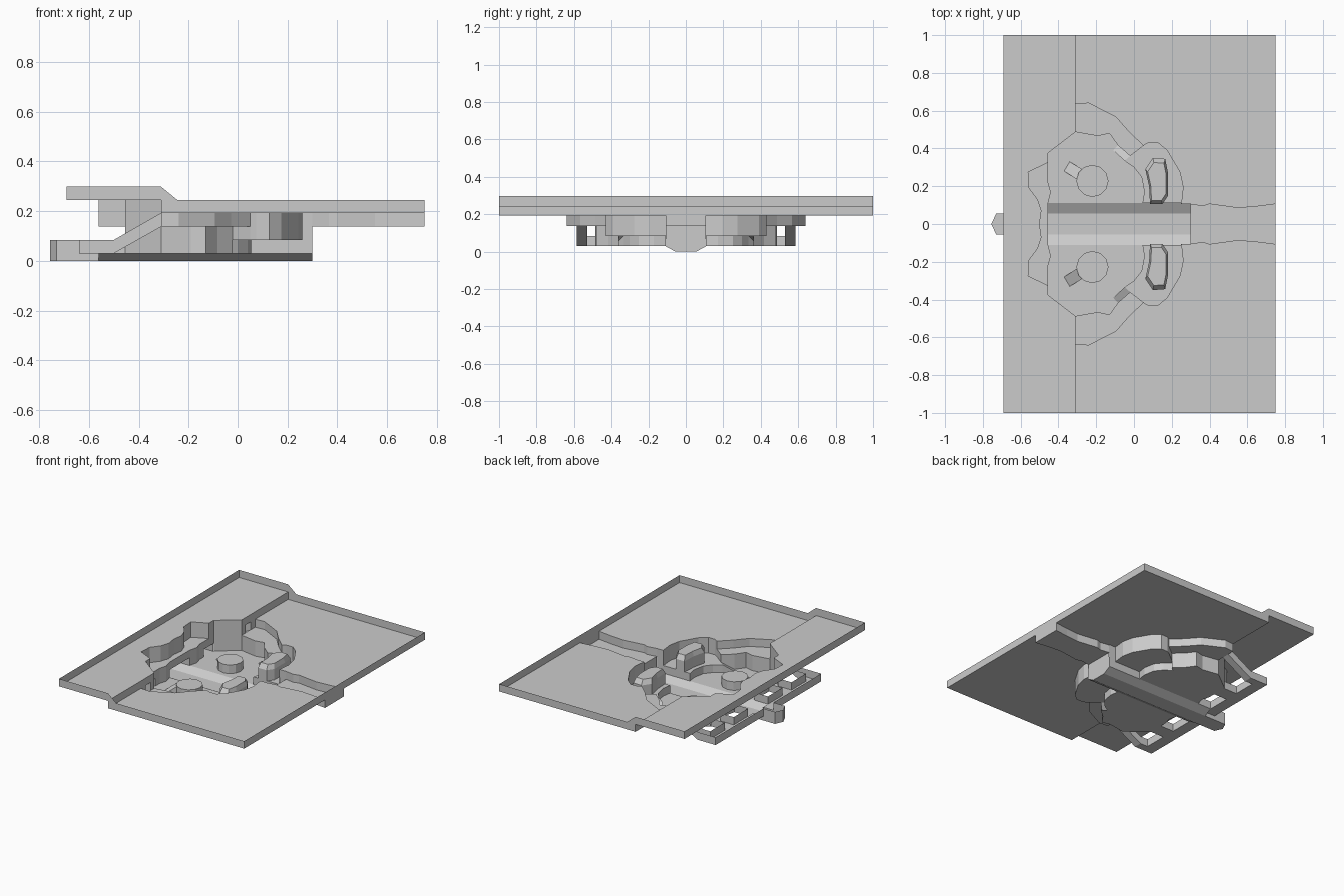
import bpy, bmesh, math
from mathutils import Vector

if "Cube" in bpy.data.objects:
    bpy.data.objects.remove(bpy.data.objects["Cube"])

# level heights
Z0, FLOOR, LOW, LEDGE, GROUND, UPPER, TOP = 0.0, .03, .084, .137, .193, .245, .298


class Part:
    """Collects faces, optionally mirrored across y, into one object."""
    def __init__(self, name, mirror=True):
        self.name, self.mirror, self.bm = name, mirror, bmesh.new()

    def face(self, pts):
        self.bm.faces.new([self.bm.verts.new(p) for p in pts])
        if self.mirror:
            self.bm.faces.new([self.bm.verts.new((x, -y, z)) for x, y, z in reversed(pts)])

    def flat(self, outline, z):
        pts = [(x, y, z) for x, y in outline]
        area = sum(a[0] * b[1] - b[0] * a[1] for a, b in zip(pts, pts[1:] + pts[:1]))
        self.face(pts if area > 0 else pts[::-1])

    def wall(self, line, z0, z1):
        for a, b in zip(line, line[1:]):
            self.face([(*a, z0), (*b, z0), (*b, z1), (*a, z1)])

    def done(self):
        bmesh.ops.remove_doubles(self.bm, verts=self.bm.verts, dist=1e-4)
        me = bpy.data.meshes.new(self.name)
        self.bm.to_mesh(me)
        self.bm.free()
        ob = bpy.data.objects.new(self.name, me)
        bpy.context.collection.objects.link(ob)


# shared outlines (y > 0 half)
ledge_outer = [(-.31, .635), (-.24, .64), (-.095, .566), (-.026, .487), (.05, .415)]
alcove_outer = [(.05, .415), (.075, .43), (.127, .43), (.175, .39), (.243, .275),
                (.26, .196), (.25, .105)]
river_bank = [(.25, .105), (.30, .105), (.365, .095), (.40, .106), (.55, .085),
              (.65, .093), (.75, .106)]
ledge_inner = [(-.31, .487), (-.19, .466), (-.13, .48), (-.085, .417)]
nook = [(-.085, .417), (-.02, .36), (.05, .415)]
alcove_inner = [(-.05, .335), (0, .30), (.04, .25), (.055, .17), (.045, .11)]
cave_side = [(-.455, .376), (-.31, .487)]
upper_edge = [(-.455, .376), (-.455, .325), (-.56, .275), (-.555, .19),
              (-.51, .13), (-.49, .07), (-.50, 0)]
fence = [(-.455, .27), (-.455, .22), (-.44, .17), (-.455, .11)]

# main ground and raised shelf
p = Part("ground_plate")
p.flat([(-.31, 1), (.75, 1)] + river_bank[::-1] + alcove_outer[-2::-1]
       + ledge_outer[-2::-1], GROUND)
p.done()
p = Part("upper_plate")
p.flat([(-.69, 1), (-.31, 1), (-.31, .487)] + upper_edge + [(-.69, 0)], UPPER)
p.wall([(-.31, .487), (-.31, .635)], GROUND, UPPER)
p.wall([(-.31, .635), (-.31, 1)], GROUND, UPPER)
p.wall([(-.31, .487), (-.31, .53)], LEDGE, GROUND)
p.wall([(-.31, .585), (-.31, .635)], LEDGE, GROUND)
p.done()

# outer rim
p = Part("outer_rim")
p.wall([(.75, 0), (.75, .106)], GROUND, UPPER)
p.wall([(.75, .106), (.75, 1)], GROUND, UPPER)
p.face([(-.69, 1, UPPER), (-.31, 1, UPPER), (-.31, 1, GROUND), (.75, 1, GROUND),
        (.75, 1, UPPER), (-.245, 1, UPPER), (-.31, 1, TOP), (-.69, 1, TOP)])
p.wall([(-.69, 0), (-.69, 1)], UPPER, TOP)
p.done()

# pit ledge, walls and balcony
p = Part("pit_ledge")
p.flat(ledge_outer + nook[-2::-1] + ledge_inner[-2::-1], LEDGE)
p.wall(ledge_outer, LEDGE, GROUND)
p.wall(ledge_inner, FLOOR, LEDGE)
p.wall(nook[:2], FLOOR, LEDGE)
p.wall(nook[1:], LOW, LEDGE)
p.done()
p = Part("cave_wall")
p.wall(cave_side, FLOOR, UPPER)
p.wall(upper_edge, LEDGE, UPPER)
p.flat(upper_edge + [(-.455, 0)] + fence[::-1], LEDGE)
p.wall(fence, FLOOR, LEDGE)
p.wall([(-.455, .376), (-.455, .27)], LOW, LEDGE)
p.wall([(-.455, .11), (-.455, 0)], LOW, LEDGE)
p.done()

# pit floor
p = Part("pit_floor")
p.flat([(-.455, .11)] + fence[-2::-1] + cave_side + ledge_inner[1:] + [(-.02, .36)]
       + alcove_inner, FLOOR)
p.done()

# alcove with access ramp
p = Part("alcove")
p.flat([(-.02, .36)] + alcove_outer + [(.25, .11)] + alcove_inner[::-1], LOW)
p.wall(alcove_outer, LOW, GROUND)
p.wall(alcove_inner, FLOOR, LOW)
p.wall([(.045, .11), (.25, .11)], FLOOR, LOW)
p.wall([(.25, .11), (.30, .11)], FLOOR, GROUND)
p.face([(-.11, .39, FLOOR), (-.05, .335, LOW), (-.02, .36, LOW), (-.085, .417, FLOOR)])
p.face([(-.11, .39, FLOOR), (-.05, .335, FLOOR), (-.05, .335, LOW)])
p.done()

# boulder in each alcove
p = Part("boulder")
base = [(.085, .105), (.15, .105), (.18, .15), (.18, .27), (.165, .345), (.10, .35),
        (.06, .29), (.08, .20)]
c = Vector((.128, .215))
cap = [tuple(c + (Vector(q) - c) * .82) for q in base]
p.wall(base + base[:1], LOW, .16)
for i in range(8):
    j = (i + 1) % 8
    p.face([(*base[i], .16), (*base[j], .16), (*cap[j], GROUND), (*cap[i], GROUND)])
p.flat(cap, GROUND)
p.done()

# round platform with small ramp
p = Part("round_platform")
ring = [(-.22 + .085 * math.cos(math.tau * i / 12), .228 + .085 * math.sin(math.tau * i / 12))
        for i in range(12)]
p.wall(ring + ring[:1], FLOOR, .09)
p.flat(ring, .09)
a, b, c, d = (-.37, .28), (-.34, .33), (-.265, .285), (-.30, .235)
p.face([(*a, FLOOR), (*d, .09), (*c, .09), (*b, FLOOR)])
p.face([(*a, FLOOR), (*d, FLOOR), (*d, .09)])
p.face([(*b, FLOOR), (*c, .09), (*c, FLOOR)])
p.done()

# central sunken channel and its outlet
p = Part("center_channel")
p.face([(-.56, .11, FLOOR), (-.56, .055, Z0), (.30, .055, Z0), (.30, .11, FLOOR)])
p.flat([(-.73, 0), (.30, 0), (.30, .055), (-.73, .055)], Z0)
p.face([(.30, 0, Z0), (.30, .055, Z0), (.30, .11, FLOOR), (.30, .105, LEDGE), (.30, 0, LEDGE)])
p.face([(-.56, .055, Z0), (-.56, .11, FLOOR), (-.56, .055, FLOOR)])
p.wall([(-.56, .055), (-.64, .055)], Z0, FLOOR)
p.wall([(-.64, .055), (-.73, .055), (-.755, 0)], Z0, LOW)
p.flat([(-.755, 0), (-.73, 0), (-.73, .055)], Z0)
p.done()

# river bed
p = Part("river_bed")
p.flat([(.30, 0), (.75, 0)] + river_bank[:0:-1], LEDGE)
p.wall(river_bank[1:], LEDGE, GROUND)
p.wall([(.25, .105), (.30, .105)], LEDGE, GROUND)
p.wall([(.75, 0), (.75, .106)], LEDGE, GROUND)
p.done()

# gallery behind the pit, with doorways
p = Part("rear_gallery")
p.flat([(-.64, .055), (-.56, .055), (-.56, .53), (-.50, .53), (-.50, .585), (-.64, .585)], FLOOR)
p.flat([(-.56, .27), (-.455, .27), (-.455, .37), (-.56, .37)], FLOOR)
p.wall([(-.64, .055), (-.64, .585), (-.50, .585)], FLOOR, LOW)
p.wall([(-.455, .11), (-.56, .11), (-.56, .27), (-.455, .27)], FLOOR, LOW)
p.wall([(-.455, .37), (-.56, .37), (-.56, .53), (-.50, .53)], FLOOR, LOW)
p.done()

# ramps from the gallery up to the ledge
p = Part("gallery_ramp")
p.face([(-.50, .53, FLOOR), (-.31, .53, LEDGE), (-.31, .585, LEDGE), (-.50, .585, FLOOR)])
for y in (.53, .585):
    p.face([(-.50, y, FLOOR), (-.31, y, LEDGE), (-.31, y, GROUND), (-.50, y, LOW)])
p.done()
